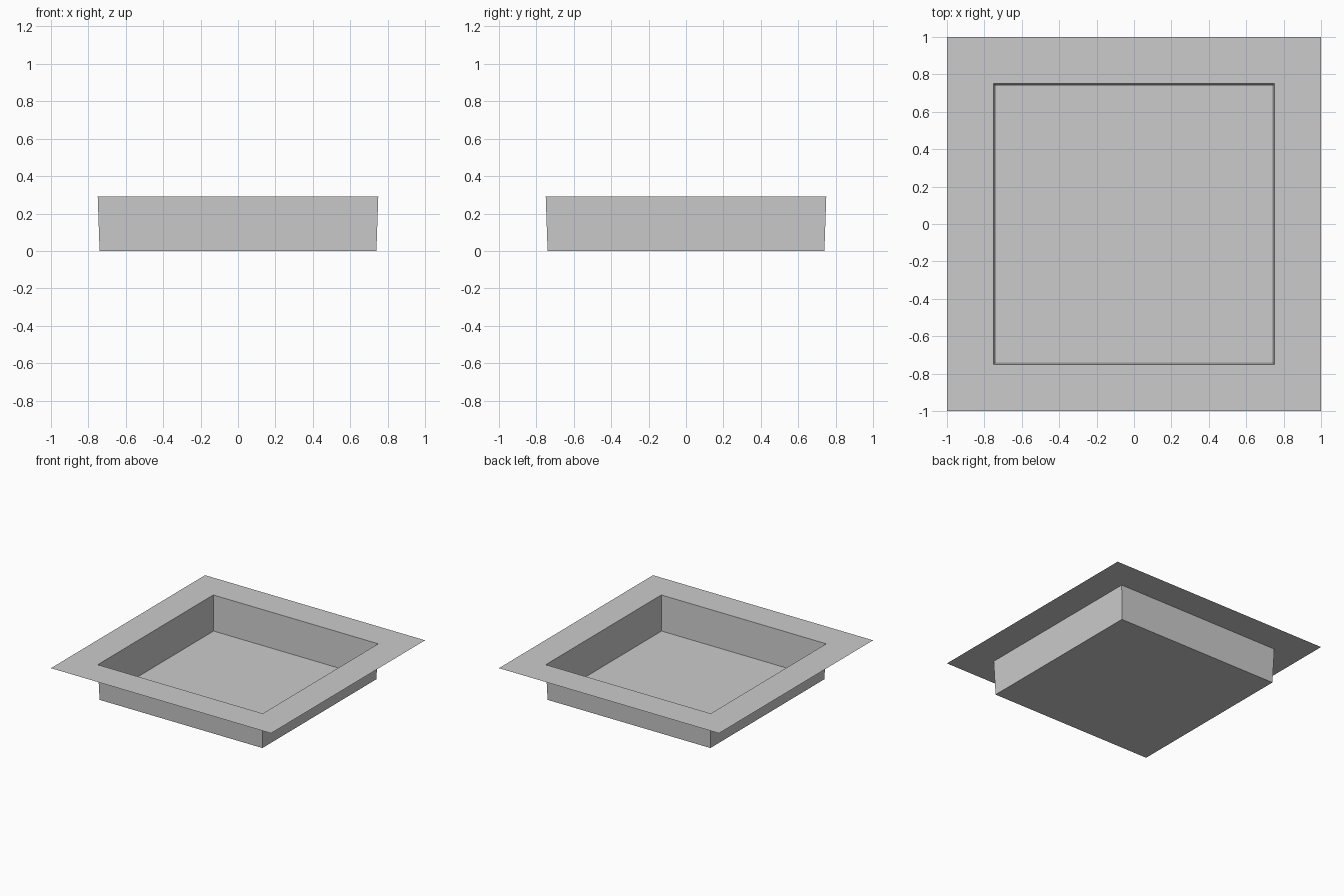
import bpy, bmesh

if "Cube" in bpy.data.objects:
    bpy.data.objects.remove(bpy.data.objects["Cube"])

# Tray profile: (half width, height) from outer rim edge to floor edge
PROFILE = [(1.0, 0.29), (0.75, 0.29), (0.74, 0.0)]
CORNERS = [(-1, -1), (1, -1), (1, 1), (-1, 1)]

bm = bmesh.new()
rings = [[bm.verts.new((sx * r, sy * r, z)) for sx, sy in CORNERS]
         for r, z in PROFILE]

# Flat rim and tapered walls: mitred strips between square rings
for outer, inner in zip(rings, rings[1:]):
    for i in range(4):
        j = (i + 1) % 4
        bm.faces.new((outer[i], outer[j], inner[j], inner[i]))

# Floor
bm.faces.new(rings[-1])

mesh = bpy.data.meshes.new("square_tray")
bm.to_mesh(mesh)
bm.free()
tray = bpy.data.objects.new("square_tray", mesh)
bpy.context.collection.objects.link(tray)
